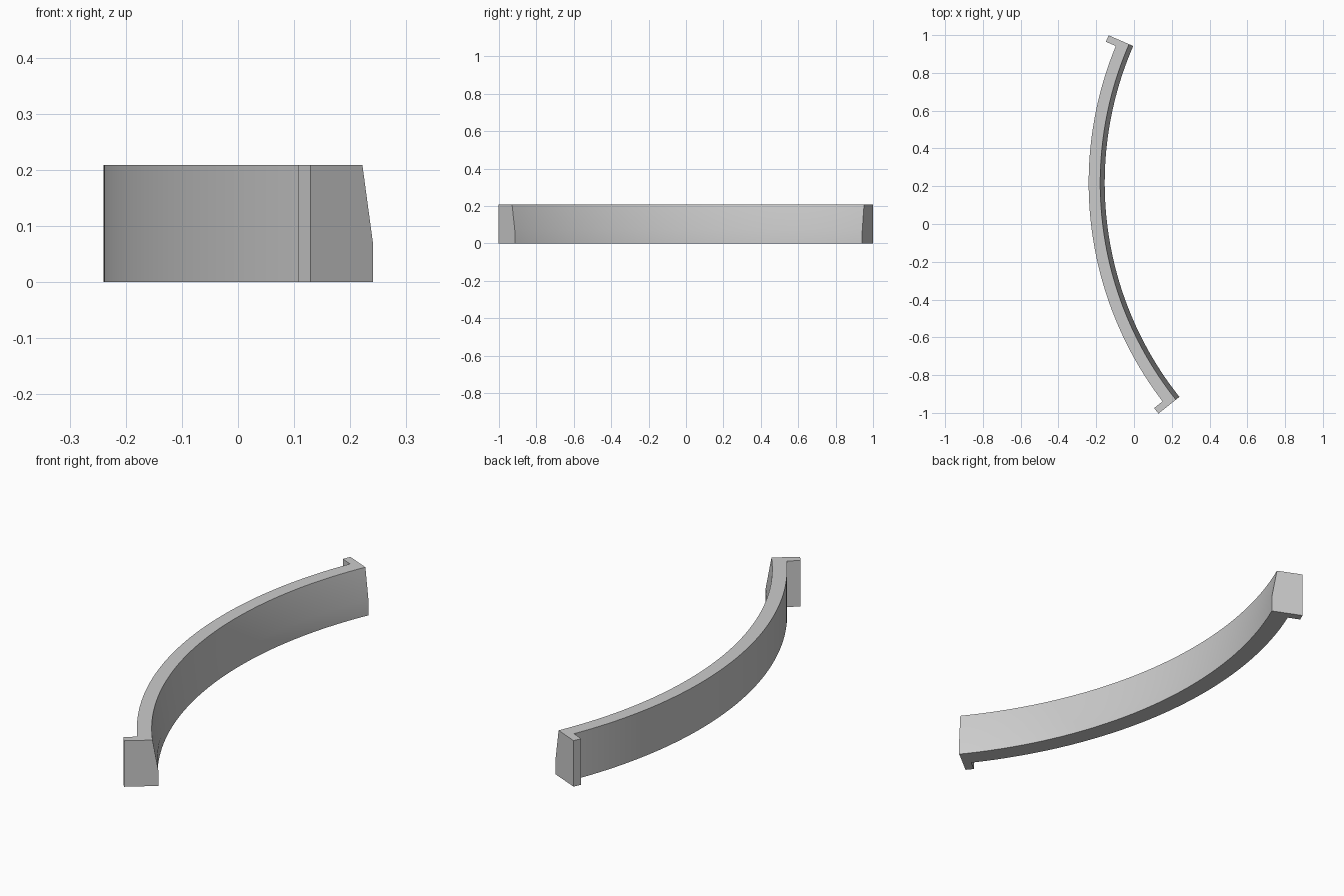
import bpy, bmesh
from math import sin, cos, radians, pi

cube = bpy.data.objects.get("Cube")
if cube:
    bpy.data.objects.remove(cube, do_unlink=True)

# Plain grey material
grey = bpy.data.materials.new("plain_grey")
grey.use_nodes = True
colour = (0.6, 0.6, 0.6, 1)
grey.diffuse_color = colour
grey.node_tree.nodes["Principled BSDF"].inputs["Base Color"].default_value = colour

# Arc layout: angles are measured from -x, positive towards the front
CX, CY = 1.664, 0.217
R_IN, R_OUT, R_TAB = 1.819, 1.904, 1.961
HEIGHT, LIP, TAPER = 0.209, 0.07, 0.024
BACK, FRONT = radians(-23.5), radians(38.5)
TAB = 0.037 / R_OUT
STEPS = 64

# Wall cross-section: upright lip, then a tapered inner face
profile = [(R_IN, 0), (R_IN, LIP), (R_IN + TAPER, HEIGHT),
           (R_OUT, HEIGHT), (R_OUT, 0)]
a0, a1 = BACK + TAB, FRONT - TAB
angles = [BACK] + [a0 + (a1 - a0) * i / STEPS for i in range(STEPS + 1)] + [FRONT]

# Sweep the section along the arc
bm = bmesh.new()
rings = [[bm.verts.new((CX - r * cos(a), CY - r * sin(a), z)) for r, z in profile]
         for a in angles]
outer = []
for ra, rb in zip(rings, rings[1:]):
    for i in range(len(profile)):
        j = (i + 1) % len(profile)
        face = bm.faces.new((ra[i], ra[j], rb[j], rb[i]))
        if i == 3:
            outer.append(face)
bm.faces.new(rings[0])
bm.faces.new(rings[-1])
bmesh.ops.recalc_face_normals(bm, faces=bm.faces)

# End tabs: pull the outermost face of each end straight outwards
for face, a in ((outer[0], BACK), (outer[-1], FRONT)):
    tab = bmesh.ops.extrude_discrete_faces(bm, faces=[face])["faces"][0]
    d = R_TAB - R_OUT
    bmesh.ops.translate(bm, verts=tab.verts, vec=(-d * cos(a), -d * sin(a), 0))
bmesh.ops.recalc_face_normals(bm, faces=bm.faces)

mesh = bpy.data.meshes.new("curved_wall")
bm.to_mesh(mesh)
bm.free()
mesh.materials.append(grey)
wall = bpy.data.objects.new("curved_wall", mesh)
bpy.context.collection.objects.link(wall)

# Smooth along the arc, sharp at the edges
bpy.ops.object.select_all(action="DESELECT")
wall.select_set(True)
bpy.context.view_layer.objects.active = wall
bpy.ops.object.shade_smooth_by_angle(angle=pi / 6)
